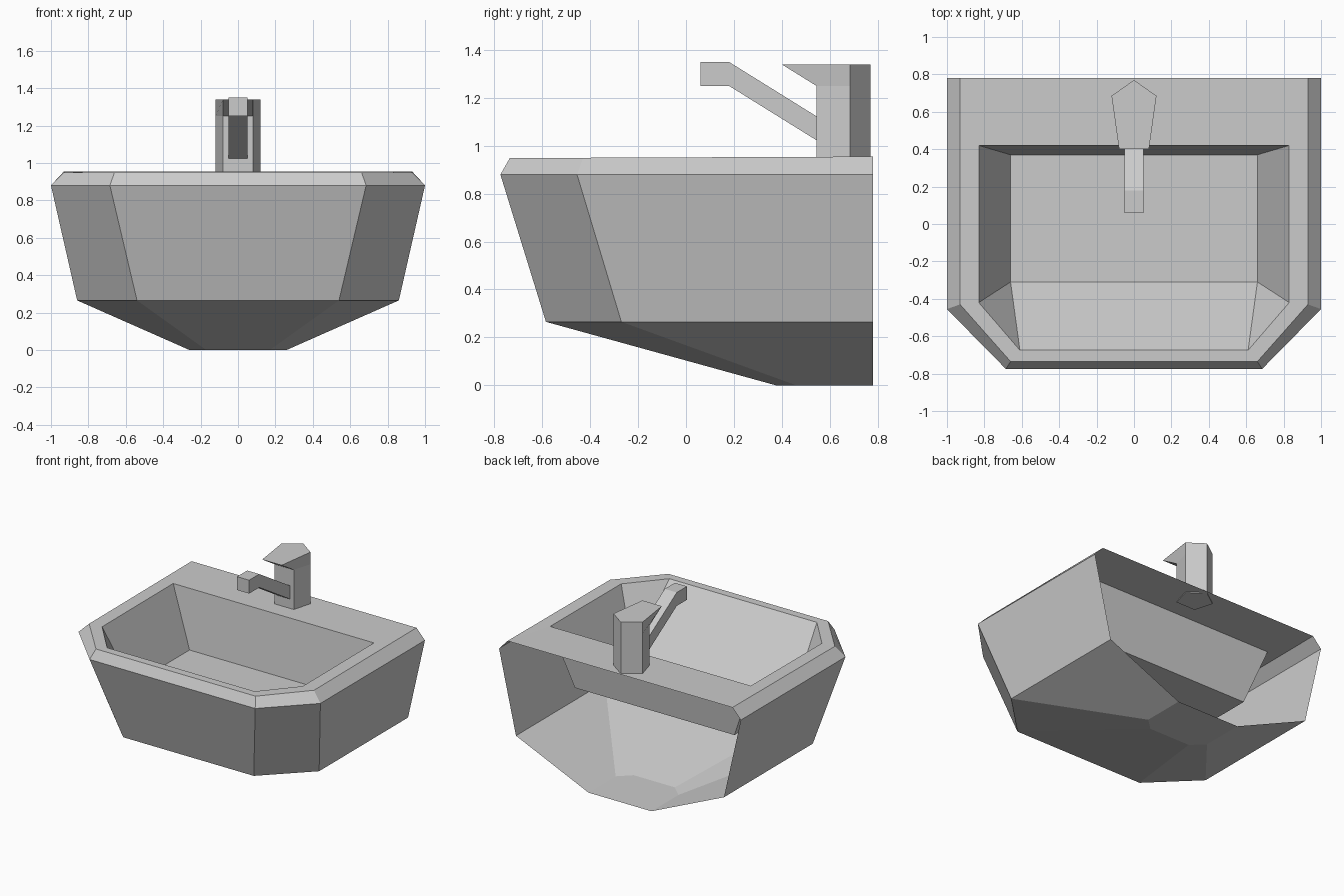
import bpy
import bmesh

cube = bpy.data.objects.get("Cube")
if cube:
    bpy.data.objects.remove(cube, do_unlink=True)

# Single ceramic colour
ceramic = bpy.data.materials.new("grey_ceramic")
ceramic.use_nodes = True
GREY = (0.6, 0.6, 0.6, 1.0)
ceramic.diffuse_color = GREY
ceramic.node_tree.nodes["Principled BSDF"].inputs["Base Color"].default_value = GREY


def finish(bm, name):
    bmesh.ops.remove_doubles(bm, verts=bm.verts, dist=0.0005)
    mesh = bpy.data.meshes.new(name)
    bm.to_mesh(mesh)
    bm.free()
    mesh.materials.append(ceramic)
    obj = bpy.data.objects.new(name, mesh)
    bpy.context.collection.objects.link(obj)
    return obj


def outline(side, back, corner, front_side, front, z, z_back=None):
    """Symmetric plan with clipped front corners, from back right round to back left."""
    half = [(side, back, z if z_back is None else z_back),
            (side, corner, z), (front_side, front, z)]
    return [(-x, y, h) for x, y, h in half] + half[::-1]


def loft(name, rings, closed=False, start_cap=False, end_cap=False):
    """Skin consecutive outlines; an unclosed loft leaves the back open."""
    bm = bmesh.new()
    loops = [[bm.verts.new(p) for p in ring] for ring in rings]
    count = len(loops[0])
    for low, high in zip(loops, loops[1:]):
        for i in range(count if closed else count - 1):
            j = (i + 1) % count
            bm.faces.new((low[i], low[j], high[j], high[i]))
    if start_cap:
        bm.faces.new(loops[0][::-1])
    if end_cap:
        bm.faces.new(loops[-1])
    return finish(bm, name)


# Plan outlines from the foot up to the rim and down into the bowl
foot = outline(0.26, 0.78, 0.46, 0.17, 0.375, 0)
belly = outline(0.86, 0.78, -0.27, 0.54, -0.585, 0.265)
lip = outline(1.0, 0.78, -0.455, 0.685, -0.775, 0.88)
rim_edge = outline(0.93, 0.78, -0.43, 0.66, -0.735, 0.95, 0.955)
bowl_edge = outline(0.83, 0.42, -0.42, 0.61, -0.675, 0.95, 0.953)
bowl_floor = outline(0.66, 0.37, -0.31, 0.66, -0.31, 0.52)

loft("sink_shell", [foot, belly, lip, rim_edge], start_cap=True)
loft("rim_top", [rim_edge, bowl_edge], closed=True)
loft("bowl", [bowl_edge, bowl_floor], closed=True, end_cap=True)


# Tap body: five-sided column whose top juts forward
def column_ring(front, z):
    return [(-0.08, front, z), (0.08, front, z), (0.12, 0.685, z),
            (0, 0.77, z), (-0.12, 0.685, z)]


loft("tap_body", [column_ring(0.545, 0.948), column_ring(0.545, 1.25),
                  column_ring(0.40, 1.34)], closed=True, start_cap=True, end_cap=True)

# Spout: side profile extruded across the width
profile = [(0.55, 1.02), (0.55, 1.12), (0.18, 1.35),
           (0.06, 1.35), (0.06, 1.25), (0.18, 1.25)]
loft("tap_spout", [[(x, y, z) for y, z in profile] for x in (-0.05, 0.05)],
     closed=True, start_cap=True, end_cap=True)

# Consistent outward faces on the closed tap parts
for name in ("tap_body", "tap_spout"):
    mesh = bpy.data.objects[name].data
    bm = bmesh.new()
    bm.from_mesh(mesh)
    bmesh.ops.recalc_face_normals(bm, faces=bm.faces)
    bm.to_mesh(mesh)
    bm.free()
